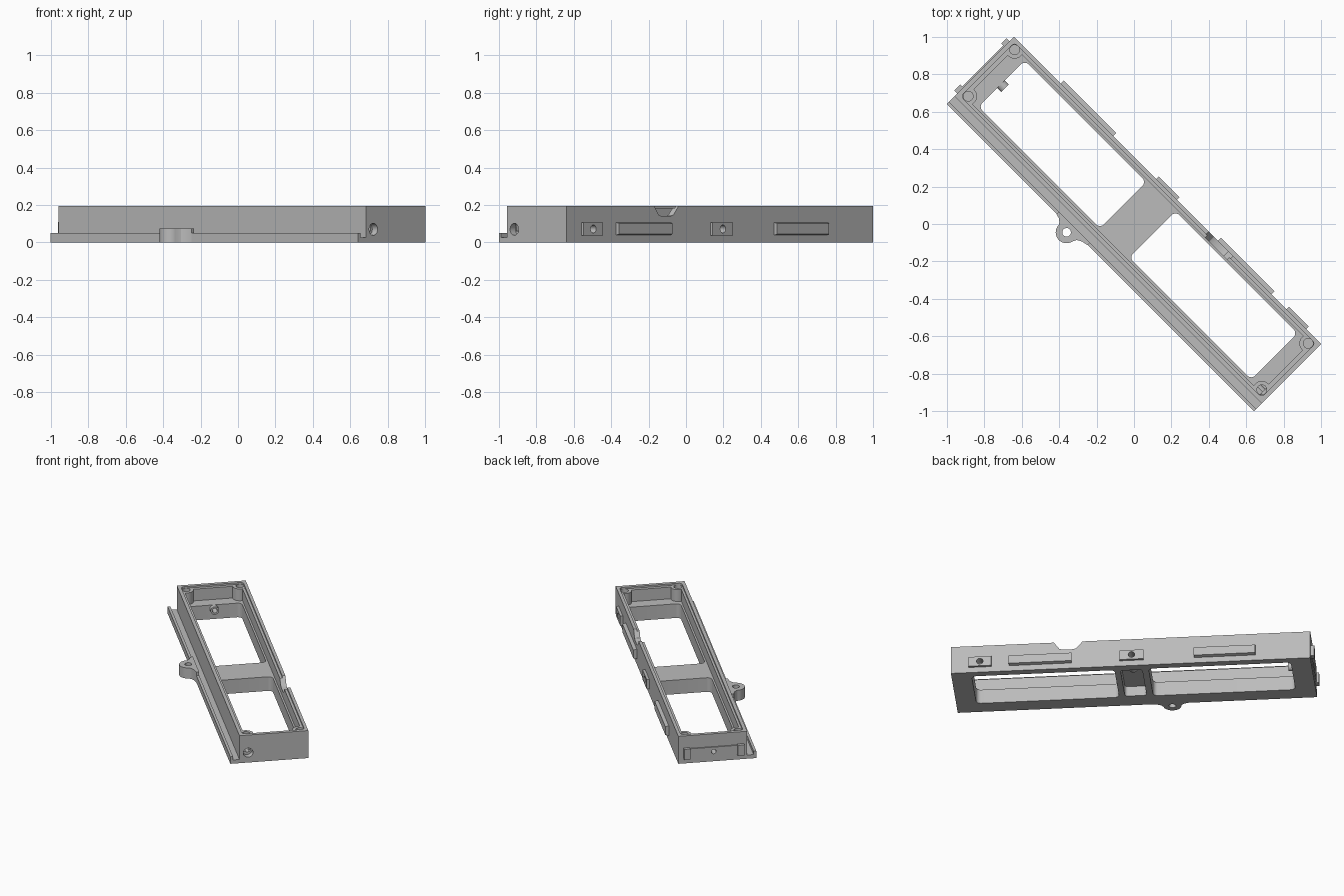
import bpy, bmesh, math
from mathutils import Vector, Matrix

cube = bpy.data.objects.get("Cube")
if cube:
    bpy.data.objects.remove(cube, do_unlink=True)

grey = bpy.data.materials.new("plain_grey")
grey.use_nodes = True
colour = (0.5, 0.5, 0.5, 1)
grey.diffuse_color = colour
grey.node_tree.nodes["Principled BSDF"].inputs["Base Color"].default_value = colour

# Everything is laid out lengthwise along x, then turned at the end
parts = []
HALF, BACK, FRONT, TOP = 1.16, 0.2546, -0.195, 0.195


def prism(name, points, lo, hi, axis="z"):
    """Extrude a flat outline along an axis (x: points are y,z; y: x,z; z: x,y)."""
    place = {"x": lambda a, b, t: (t, a, b),
             "y": lambda a, b, t: (a, t, b),
             "z": lambda a, b, t: (a, b, t)}[axis]
    bm = bmesh.new()
    low = [bm.verts.new(place(a, b, lo)) for a, b in points]
    high = [bm.verts.new(place(a, b, hi)) for a, b in points]
    bm.faces.new(low)
    bm.faces.new(high)
    n = len(points)
    for i in range(n):
        j = (i + 1) % n
        bm.faces.new((low[i], low[j], high[j], high[i]))
    bmesh.ops.recalc_face_normals(bm, faces=bm.faces)
    mesh = bpy.data.meshes.new(name)
    bm.to_mesh(mesh)
    bm.free()
    mesh.materials.append(grey)
    obj = bpy.data.objects.new(name, mesh)
    bpy.context.collection.objects.link(obj)
    return obj


def arc(a, b, r, start=0, end=360, n=24):
    full = end - start == 360
    steps = n if full else n + 1
    return [(a + r * math.cos(math.radians(start + (end - start) * i / n)),
             b + r * math.sin(math.radians(start + (end - start) * i / n)))
            for i in range(steps)]


def rect(a0, a1, b0, b1, r=0):
    if not r:
        return [(a0, b0), (a1, b0), (a1, b1), (a0, b1)]
    corners = [(a1 - r, b1 - r), (a0 + r, b1 - r), (a0 + r, b0 + r), (a1 - r, b0 + r)]
    return [p for i, (a, b) in enumerate(corners)
            for p in arc(a, b, r, 90 * i, 90 * i + 90, 6)]


def combine(target, tool, operation="DIFFERENCE"):
    mod = target.modifiers.new("join", "BOOLEAN")
    mod.operation, mod.solver, mod.object = operation, "EXACT", tool
    bpy.context.view_layer.objects.active = target
    bpy.ops.object.modifier_apply(modifier=mod.name)
    bpy.data.objects.remove(tool, do_unlink=True)


def keep(obj):
    parts.append(obj)
    return obj


# Main frame: lid recess, upper pocket and two through windows
frame = keep(prism("frame", rect(-HALF, HALF, FRONT, BACK), 0, TOP))
combine(frame, prism("cut", rect(-1.135, 1.135, -0.172, 0.234, 0.02), 0.183, 0.3))
combine(frame, prism("cut", rect(-1.112, 1.112, -0.157, 0.217, 0.03), 0.1, 0.3))
for u0, u1 in ((-1.03, -0.112), (0.108, 1.03)):
    combine(frame, prism("cut", rect(u0, u1, -0.145, 0.205, 0.03), -0.1, 0.3))

# Screw bosses in the four corners
corners = [(s * 1.108, v) for s in (-1, 1) for v in (-0.143, 0.207)]
for u, v in corners:
    combine(frame, prism("boss", arc(u, v, 0.047), 0.06, 0.184), "UNION")
for u, v in corners:
    combine(frame, prism("cut", arc(u, v, 0.026), 0.06, 0.3))

# Sloped notch in the back wall
notch = [(0.30, 0.25), (0.31, TOP), (0.35, 0.147), (0.37, 0.14),
         (0.44, 0.14), (0.46, 0.147), (0.495, TOP), (0.50, 0.25)]
combine(frame, prism("cut", notch, 0.19, 0.3, "y"))

# Hollow underside of the cross beam, with its screw post
combine(frame, prism("cut", rect(-0.07, 0.07, -0.135, 0.195, 0.02), -0.1, 0.07))
keep(prism("beam_post", arc(-0.007, 0.055, 0.03), 0.12, 0.2, "y"))

# Side screw hole in the right-hand end
combine(frame, prism("cut", arc(-0.138, 0.07, 0.032), 1.12, 1.3, "x"))
combine(frame, prism("cut", arc(-0.138, 0.07, 0.014), 1.06, 1.13, "x"))

# Front ledge with raised outer lip
ledge = [(FRONT, 0), (-BACK, 0), (-BACK, 0.05), (-0.237, 0.05), (-0.237, 0.026), (FRONT, 0.026)]
keep(prism("front_ledge", ledge, -HALF, HALF, "x"))

# Mounting ear with flared root
ear_points = [(-0.33, -0.237), (-0.33, -0.255), (-0.305, -0.262), (-0.288, -0.275)]
ear_points += arc(-0.223, -0.286, 0.058, 180, 350, 18)
ear_points += [(-0.155, -0.276), (-0.13, -0.262), (-0.095, -0.255), (-0.095, -0.237)]
ear = keep(prism("mounting_ear", ear_points, 0, 0.075))
combine(ear, prism("cut", arc(-0.223, -0.286, 0.023), -0.1, 0.2))

# Long pads on the back wall, with sloped edges
for i, (u0, u1) in enumerate(((-0.806, -0.41), (0.38, 0.785))):
    pad = keep(prism(f"long_pad_{i + 1}", rect(u0, u1, 0.036, 0.11), BACK - 0.01, 0.277, "y"))
    for vert in pad.data.vertices:
        if vert.co.y > 0.27:
            vert.co.z += 0.008 if vert.co.z < 0.07 else -0.008

# Small drilled pads on the back wall
for i, (u0, u1) in enumerate(((-0.085, 0.07), (0.898, 1.046))):
    mid = (u0 + u1) / 2
    pad = keep(prism(f"small_pad_{i + 1}", rect(u0, u1, 0.038, 0.106), BACK - 0.01, 0.272, "y"))
    for target in (pad, frame):
        combine(target, prism("cut", arc(mid, 0.072, 0.021), 0.15, 0.4, "y"))

# Left-hand end: two tabs, thin drilled plate and inner screw post
for i, (v0, v1) in enumerate(((-0.175, -0.13), (0.18, 0.22))):
    keep(prism(f"end_tab_{i + 1}", rect(v0, v1, 0.036, 0.11), -1.183, -1.15, "x"))
plate = keep(prism("end_plate", rect(-0.13, 0.18, 0.042, 0.104), -1.168, -1.15, "x"))
post = keep(prism("end_post", arc(0.025, 0.072, 0.028), -1.04, -1.0, "x"))
for target in (frame, plate, post):
    combine(target, prism("cut", arc(0.025, 0.072, 0.016), -1.3, -0.9, "x"))

# Smooth the round parts and turn the whole model diagonal
turn = Matrix.Rotation(math.radians(-45), 4, "Z")
bpy.ops.object.select_all(action="DESELECT")
for obj in parts:
    obj.data.transform(turn)
    obj.select_set(True)
bpy.context.view_layer.objects.active = frame
bpy.ops.object.shade_smooth_by_angle(angle=math.radians(30))
